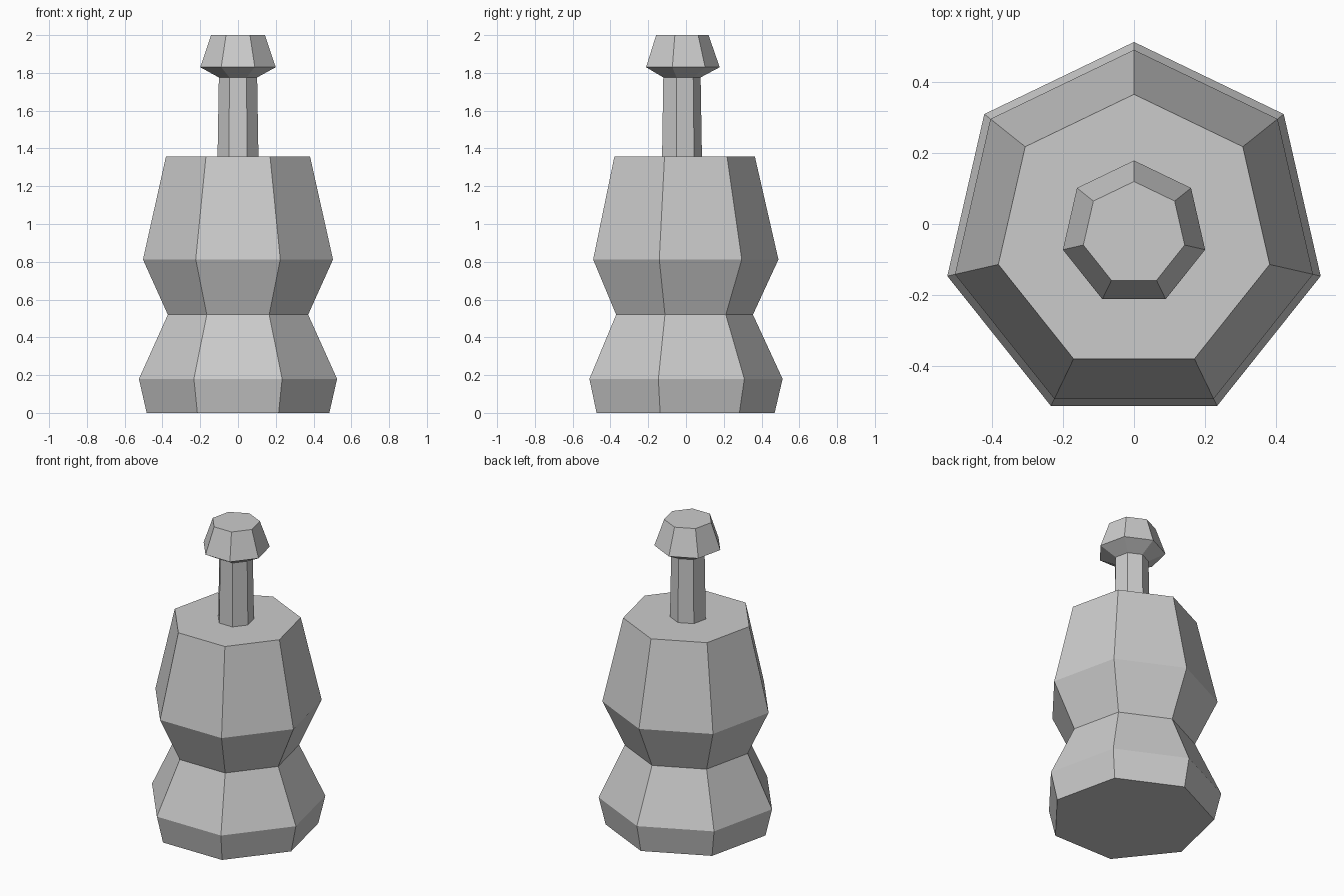
import bpy, bmesh
from math import sin, cos, pi

if "Cube" in bpy.data.objects:
    bpy.data.objects.remove(bpy.data.objects["Cube"])

SIDES = 7
CENTRE_Y = -0.0266   # a heptagon with one corner at +y, bounds centred on y = 0

# Lathe profile from foot to tip: (corner radius, height)
PROFILE = [
    (0.496, 0.00), (0.538, 0.18),              # foot
    (0.381, 0.52),                             # waist
    (0.516, 0.812), (0.391, 1.358),            # belly and shoulder
    (0.111, 1.358), (0.104, 1.776),            # neck
    (0.205, 1.83), (0.146, 2.00),              # knob
]


def lathe(name, profile, sides):
    bm = bmesh.new()
    rings = []
    for r, z in profile:
        rings.append([bm.verts.new((r * sin(2 * pi * i / sides),
                                    CENTRE_Y + r * cos(2 * pi * i / sides), z))
                      for i in range(sides)])
    for low, high in zip(rings, rings[1:]):
        for i in range(sides):
            j = (i + 1) % sides
            bm.faces.new((low[i], low[j], high[j], high[i]))
    # Flat caps
    bm.faces.new(rings[0])
    bm.faces.new(rings[-1])
    bmesh.ops.recalc_face_normals(bm, faces=bm.faces)
    mesh = bpy.data.meshes.new(name)
    bm.to_mesh(mesh)
    bm.free()
    obj = bpy.data.objects.new(name, mesh)
    bpy.context.collection.objects.link(obj)
    return obj


# Whole turned shape in one closed skin
lathe("turned_bottle", PROFILE, SIDES)
